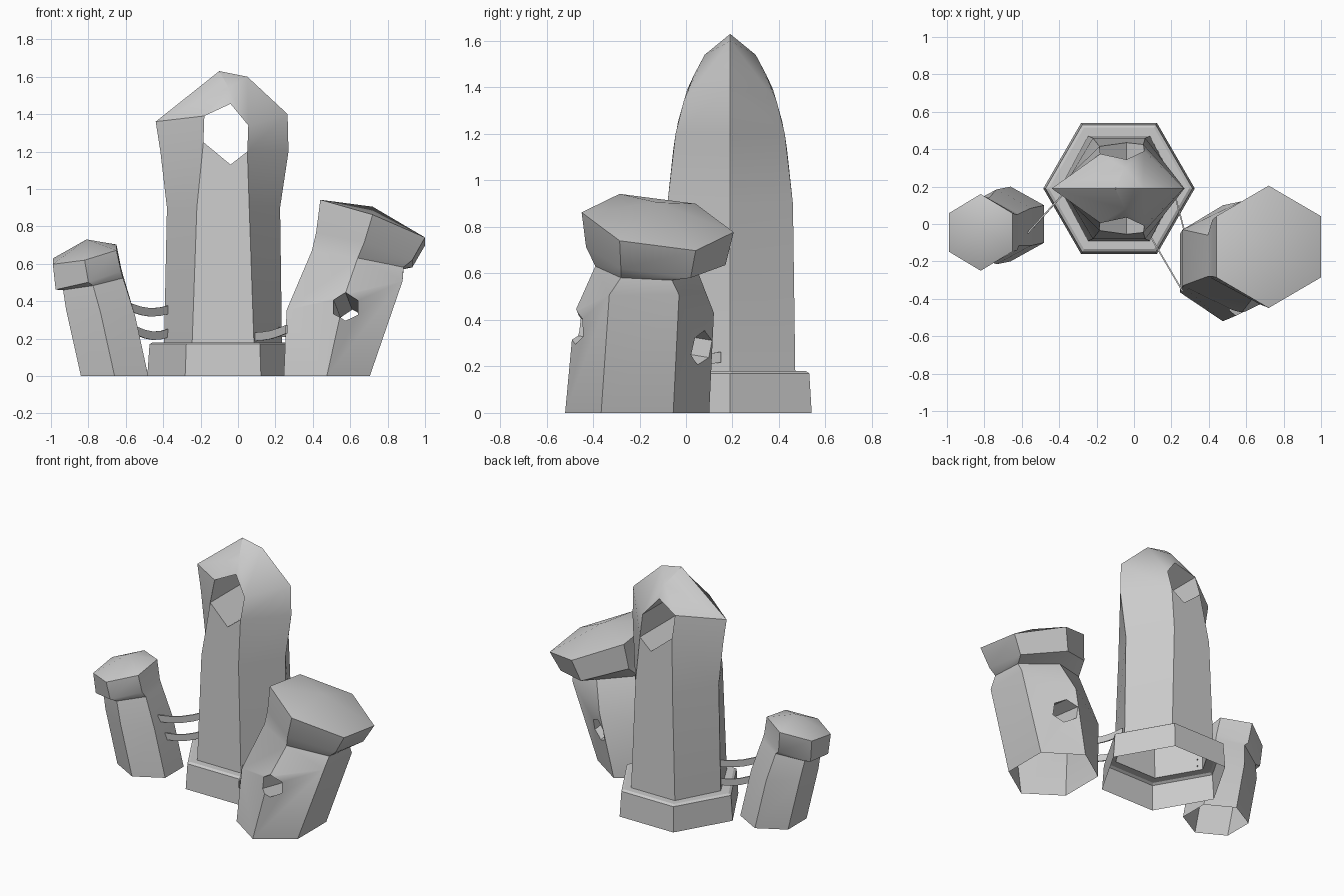
import bpy
import bmesh
import math
from mathutils import Vector

default_cube = bpy.data.objects.get("Cube")
if default_cube:
    bpy.data.objects.remove(default_cube, do_unlink=True)

stone = bpy.data.materials.new("grey stone")
stone.use_nodes = True
stone.diffuse_color = (0.6, 0.6, 0.6, 1)
stone.node_tree.nodes["Principled BSDF"].inputs["Base Color"].default_value = stone.diffuse_color


def finish(name, bm, normals=True):
    """Turn a bmesh into a named grey object."""
    if normals:
        bmesh.ops.recalc_face_normals(bm, faces=bm.faces[:])
    mesh = bpy.data.meshes.new(name)
    bm.to_mesh(mesh)
    bm.free()
    mesh.materials.append(stone)
    obj = bpy.data.objects.new(name, mesh)
    bpy.context.scene.collection.objects.link(obj)
    return obj


def select_only(obj):
    bpy.ops.object.select_all(action="DESELECT")
    obj.select_set(True)
    bpy.context.view_layer.objects.active = obj


def smooth(obj, degrees=35):
    select_only(obj)
    bpy.ops.object.shade_smooth_by_angle(angle=math.radians(degrees))


def hexagon(cx, cy, cz, half_x, half_y, slope_x=0, slope_y=0, turn=30):
    """Six points on a plane that may lean along x and y."""
    points = []
    for side in range(6):
        angle = math.radians(turn + side * 60)
        dx = half_x * math.cos(angle) / math.cos(math.radians(turn))
        dy = half_y * math.sin(angle)
        points.append(Vector((cx + dx, cy + dy, cz + slope_x * dx + slope_y * dy)))
    return points


def loft(bm, rings):
    """Join stacked rings with quads and return their vertices."""
    loops = [[bm.verts.new(p) for p in ring] for ring in rings]
    for low, high in zip(loops, loops[1:]):
        for i in range(6):
            j = (i + 1) % 6
            bm.faces.new((low[i], low[j], high[j], high[i]))
    return loops


def leaning_tower(name, rings, apex):
    """Hexagonal leaning tower with a flared, domed cap."""
    bm = bmesh.new()
    loops = loft(bm, [hexagon(*ring) for ring in rings])
    tip = bm.verts.new(apex)
    rim = loops[-1]
    for i in range(6):
        bm.faces.new((rim[i], rim[(i + 1) % 6], tip))
    bm.faces.new(list(reversed(loops[0])))
    return finish(name, bm)


def pierce(obj, start, end, radius):
    """Cut a six-sided tunnel through a tower."""
    start, end = Vector(start), Vector(end)
    axis = end - start
    bm = bmesh.new()
    bmesh.ops.create_cone(bm, cap_ends=True, segments=6, radius1=radius,
                          radius2=radius, depth=axis.length * 2)
    cutter = finish(obj.name + "_cutter", bm)
    cutter.rotation_mode = "QUATERNION"
    cutter.rotation_quaternion = axis.to_track_quat("Z", "Y")
    cutter.location = (start + end) / 2
    cutter.hide_render = True
    bpy.context.view_layer.update()
    modifier = obj.modifiers.new("tunnel", "BOOLEAN")
    modifier.operation = "DIFFERENCE"
    modifier.solver = "EXACT"
    modifier.object = cutter
    select_only(obj)
    bpy.ops.object.modifier_apply(modifier=modifier.name)
    bpy.data.objects.remove(cutter, do_unlink=True)


def open_bottom(obj):
    """Remove the floor so that the tower is a hollow shell."""
    bm = bmesh.new()
    bm.from_mesh(obj.data)
    floor = [f for f in bm.faces if all(v.co.z < 0.001 for v in f.verts)]
    bmesh.ops.delete(bm, geom=floor, context="FACES")
    bm.to_mesh(obj.data)
    bm.free()


# Large tower leaning to the left, with a tunnel
large = leaning_tower("large_leaning_tower", [
    (0.475, -0.21, 0, 0.23, 0.31),
    (0.57, -0.18, 0.43, 0.31, 0.3, 0.25),
    (0.64, -0.17, 0.62, 0.245, 0.22, -0.18, -0.05),
    (0.675, -0.13, 0.675, 0.257, 0.3, -0.29, -0.13),
    (0.72, -0.122, 0.82, 0.28, 0.327, -0.36, -0.13),
], (0.72, -0.122, 0.905))
pierce(large, (0.575, -0.47, 0.37), (0.61, 0.07, 0.28), 0.075)
open_bottom(large)
smooth(large)

# Small tower leaning to the right
small = leaning_tower("small_leaning_tower", [
    (-0.66, 0, 0, 0.18, 0.2),
    (-0.735, -0.015, 0.34, 0.185, 0.2, -0.1),
    (-0.775, -0.03, 0.5, 0.16, 0.17, 0.2, 0.1),
    (-0.8, -0.045, 0.52, 0.175, 0.19, 0.28, 0.1),
    (-0.82, -0.045, 0.65, 0.17, 0.205, 0.22, 0.15),
], (-0.81, -0.03, 0.73))
open_bottom(small)
smooth(small)

# Central plinth, a hollow hexagonal step
CENTRE_X, CENTRE_Y = -0.08, 0.19
bm = bmesh.new()
loft(bm, [hexagon(CENTRE_X, CENTRE_Y, z, r, r, turn=0) for r, z in
          ((0.405, 0), (0.393, 0.17), (0.375, 0.18), (0.315, 0.18))])
finish("plinth", bm)

# Central tower: points of one half as x, depth from the middle plane, z.
# l and r are the side ridges, p and q the edges of the flat front.
half = {
    "l0": (-0.395, 0, 0.18), "p0": (-0.245, 0.28, 0.18),
    "q0": (0.085, 0.28, 0.18), "r0": (0.235, 0, 0.18),
    "l1": (-0.38, 0, 0.9), "p1": (-0.22, 0.27, 0.9),
    "q1": (0.06, 0.27, 0.9), "r1": (0.225, 0, 0.9),
    "l2": (-0.415, 0, 1.2), "p2": (-0.185, 0.225, 1.25),
    "q2": (0.05, 0.235, 1.2), "r2": (0.27, 0, 1.2),
    "l3": (-0.44, 0, 1.36), "p3": (-0.18, 0.185, 1.39),
    "q3": (0.055, 0.2, 1.34), "r3": (0.265, 0, 1.4),
    "sill": (-0.04, 0.245, 1.13), "arch": (-0.04, 0.155, 1.455),
    "roof": (-0.05, 0.11, 1.54),
    "top_l": (-0.1, 0, 1.63), "top_r": (0.05, 0, 1.6),
}
faces = [f"{a}{n} {b}{n} {b}{n + 1} {a}{n + 1}" for a, b in ("lp", "qr") for n in range(3)]
faces += ["p0 q0 q1 q2 sill p2 p1", "l3 p3 roof top_l", "p3 arch roof",
          "arch q3 roof", "q3 r3 top_r roof", "top_l roof top_r"]
window = "p3 arch q3 q2 sill p2".split()

bm = bmesh.new()
sides = []
for sign in (-1, 1):
    verts = {k: bm.verts.new((x, CENTRE_Y + sign * d, z)) for k, (x, d, z) in half.items()}
    for face in faces:
        bm.faces.new([verts[k] for k in face.split()])
    sides.append(verts)
front, back = sides
for a, b in zip(window, window[1:] + window[:1]):
    bm.faces.new((front[a], front[b], back[b], back[a]))
bmesh.ops.remove_doubles(bm, verts=bm.verts[:], dist=0.0001)
smooth(finish("central_tower", bm))


def bridge(name, start, end, height=0.045, sag=0.02, thickness=0.008):
    """Thin upright strip that waves gently between two towers."""
    start, end = Vector(start), Vector(end)
    along = end - start
    across = Vector((-along.y, along.x, 0)).normalized() * thickness / 2
    up = Vector((0, 0, height / 2))
    bm = bmesh.new()
    previous = None
    steps = 4
    for i in range(steps + 1):
        t = i / steps
        middle = start + along * t - Vector((0, 0, sag * math.sin(math.pi * t)))
        ring = [bm.verts.new(middle + a + b) for a, b in
                ((across, up), (across, -up), (-across, -up), (-across, up))]
        if previous:
            for k in range(4):
                n = (k + 1) % 4
                bm.faces.new((previous[k], previous[n], ring[n], ring[k]))
        previous = ring
    smooth(finish(name, bm))


# Bridges from the central tower to its neighbours
bridge("upper_right_bridge", (-0.57, -0.05, 0.365), (-0.37, 0.17, 0.355))
bridge("lower_right_bridge", (-0.54, -0.02, 0.24), (-0.37, 0.17, 0.23))
bridge("front_left_bridge", (0.09, -0.07, 0.21), (0.26, -0.36, 0.25), sag=0.01)
bridge("back_left_bridge", (0.22, 0.15, 0.24), (0.27, -0.04, 0.24), sag=0.01)
